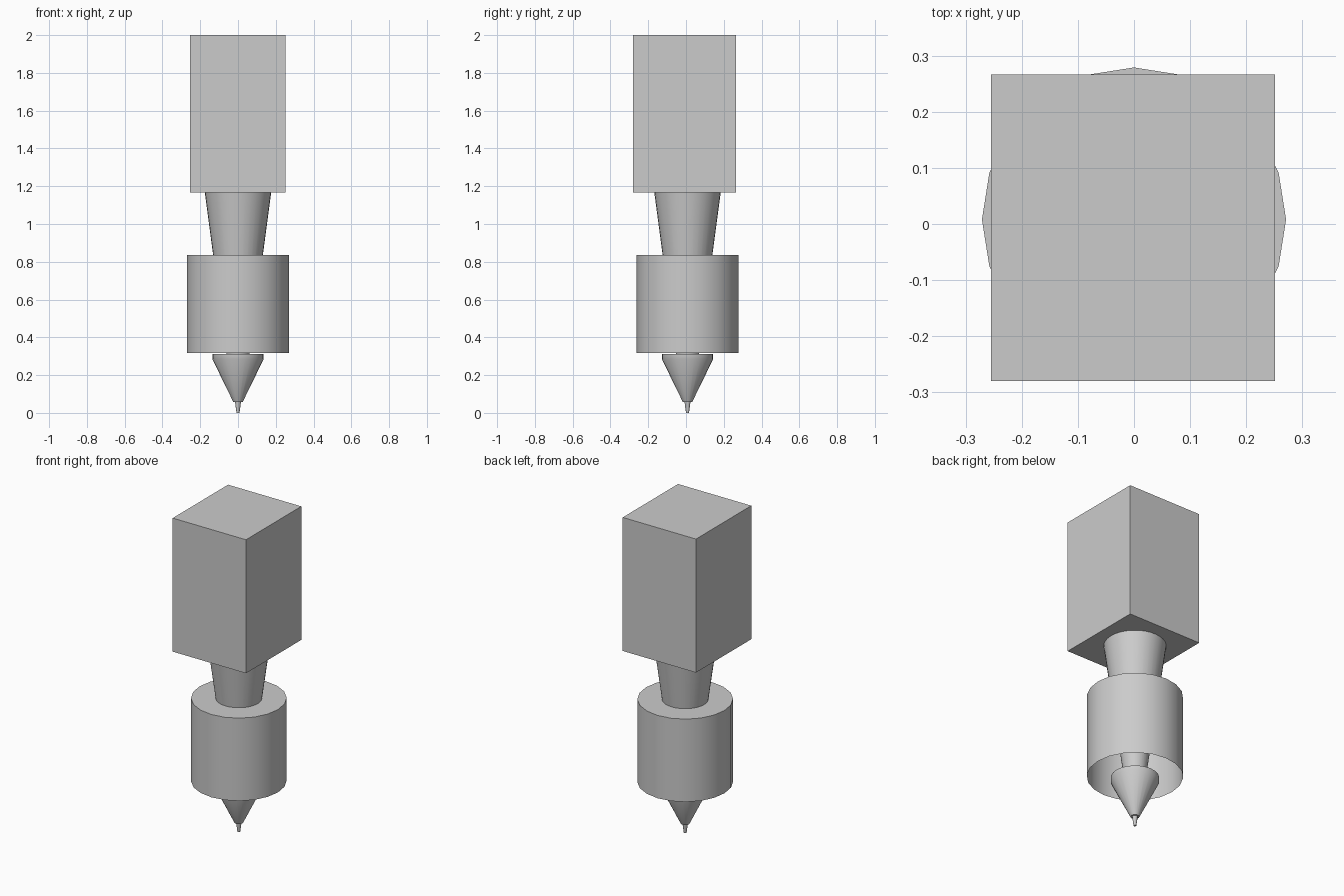
import bpy
import bmesh
import math

if "Cube" in bpy.data.objects:
    bpy.data.objects.remove(bpy.data.objects["Cube"], do_unlink=True)

grey = bpy.data.materials.new("plain grey")
grey.use_nodes = True
colour = (0.6, 0.6, 0.6, 1)
grey.diffuse_color = colour
grey.node_tree.nodes["Principled BSDF"].inputs["Base Color"].default_value = colour

AXIS_Y = 0.008


def lathe(name, profile, sides):
    """Turn (radius, height) points round the tool axis; radius 0 closes an end."""
    bm = bmesh.new()
    verts = [bm.verts.new((r, 0, z)) for r, z in profile]
    edges = [bm.edges.new(pair) for pair in zip(verts, verts[1:])]
    bmesh.ops.spin(bm, geom=verts + edges, cent=(0, 0, 0), axis=(0, 0, 1),
                   angle=math.tau, steps=sides, use_duplicate=False)
    bmesh.ops.remove_doubles(bm, verts=bm.verts, dist=0.0001)
    bmesh.ops.recalc_face_normals(bm, faces=bm.faces)
    mesh = bpy.data.meshes.new(name)
    bm.to_mesh(mesh)
    bm.free()
    ob = bpy.data.objects.new(name, mesh)
    bpy.context.collection.objects.link(ob)
    ob.location.y = AXIS_Y
    mesh.materials.append(grey)
    bpy.ops.object.select_all(action="DESELECT")
    ob.select_set(True)
    bpy.context.view_layer.objects.active = ob
    bpy.ops.object.shade_smooth_by_angle(angle=math.radians(30))
    return ob


# Square housing block
bpy.ops.mesh.primitive_cube_add(size=1, location=(-0.002, -0.007, 1.583))
housing = bpy.context.object
housing.name = "housing_block"
housing.scale = (0.506, 0.546, 0.834)
bpy.ops.object.transform_apply(location=False, rotation=False, scale=True)
housing.data.materials.append(grey)

# Tapered shaft running from the block down through the sleeve
lathe("tapered_shaft", [(0, 1.168), (0.176, 1.168), (0.06, 0.3), (0, 0.3)], 32)

# Sleeve: closed on top, open and hollow below
lathe("hollow_sleeve", [(0, 0.835), (0.271, 0.835), (0.271, 0.318)], 20)

# Conical tip with a short straight rim
lathe("cone_tip", [(0, 0.312), (0.136, 0.312), (0.136, 0.285),
                   (0.025, 0.058), (0, 0.058)], 24)

# Fine nozzle
lathe("nozzle", [(0, 0.06), (0.016, 0.06), (0.008, 0), (0, 0)], 12)
